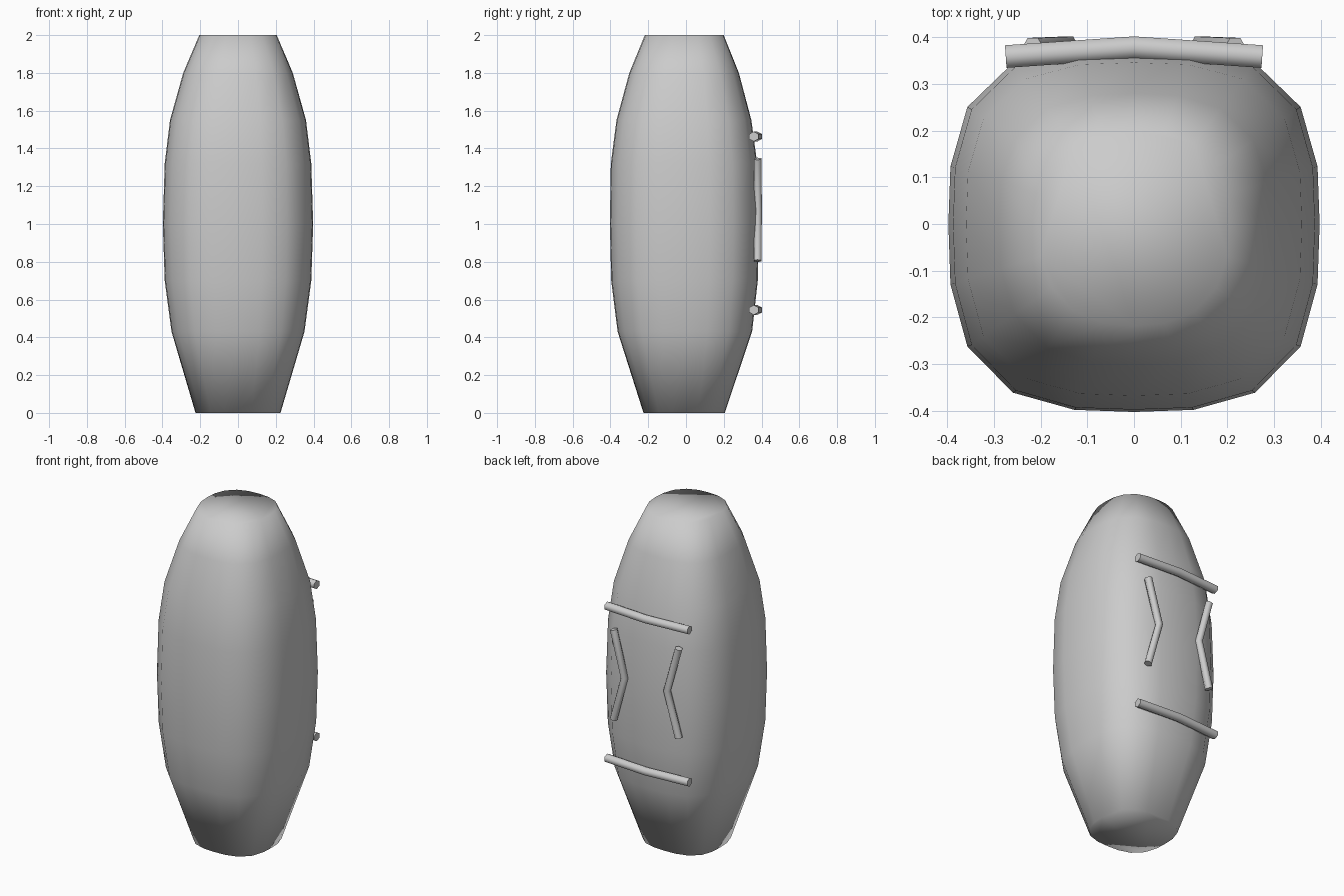
import bpy, bmesh, math
from mathutils import Vector

if "Cube" in bpy.data.objects:
    bpy.data.objects.remove(bpy.data.objects["Cube"])


def finish(bm, name, angle=None):
    bmesh.ops.recalc_face_normals(bm, faces=bm.faces[:])
    me = bpy.data.meshes.new(name)
    bm.to_mesh(me)
    bm.free()
    ob = bpy.data.objects.new(name, me)
    bpy.context.collection.objects.link(ob)
    bpy.ops.object.select_all(action='DESELECT')
    ob.select_set(True)
    bpy.context.view_layer.objects.active = ob
    if angle is None:
        bpy.ops.object.shade_smooth()
    else:
        bpy.ops.object.shade_smooth_by_angle(angle=math.radians(angle))
    return ob


def skin(bm, rings):
    vs = [[bm.verts.new(p) for p in r] for r in rings]
    n = len(vs[0])
    for a, b in zip(vs, vs[1:]):
        for i in range(n):
            bm.faces.new((a[i], a[(i + 1) % n], b[(i + 1) % n], b[i]))
    bm.faces.new(vs[0][::-1])
    bm.faces.new(vs[-1])


def squircle(hx, front, back, z, e, n=20):
    pts = []
    for i in range(n):
        t = 2 * math.pi * i / n
        c, s = math.cos(t), math.sin(t)
        r = (abs(c) ** e + abs(s) ** e) ** (-1 / e)
        pts.append((hx * c * r, (back if s > 0 else front) * s * r, z))
    return pts


# bulging rounded-square body: z, half width, front depth, back depth, squareness
profile = [
    (0.00, 0.225, 0.225, 0.205, 2.8),
    (0.43, 0.352, 0.362, 0.350, 3.0),
    (0.70, 0.388, 0.396, 0.380, 3.0),
    (1.00, 0.398, 0.403, 0.385, 3.0),
    (1.32, 0.388, 0.398, 0.377, 3.0),
    (1.55, 0.360, 0.368, 0.346, 3.0),
    (1.80, 0.290, 0.300, 0.280, 2.8),
    (2.00, 0.205, 0.218, 0.200, 2.5),
]
bm = bmesh.new()
skin(bm, [squircle(hx, f, b, z, e) for z, hx, f, b, e in profile])
finish(bm, "body")


# bent bar swept through a few points
def bar(name, path, ra, rb, sides=6):
    path = [Vector(p) for p in path]
    out = Vector((0, 1, 0))
    rings = []
    for i, p in enumerate(path):
        d = (path[min(i + 1, len(path) - 1)] - path[max(i - 1, 0)]).normalized()
        u = d.cross(out).normalized()
        w = u.cross(d)
        rings.append([p + u * ra * math.cos(2 * math.pi * k / sides)
                      + w * rb * math.sin(2 * math.pi * k / sides)
                      for k in range(sides)])
    b = bmesh.new()
    skin(b, rings)
    return finish(b, name, 62)


# horizontal bars on the back
for label, z in (("upper", 1.463), ("lower", 0.545)):
    bar(label + "_bar", [(-0.275, 0.359, z), (0, 0.378, z), (0.275, 0.359, z)],
        0.026, 0.028)

# mirrored chevrons, their points facing the centre line
for label, s in (("left", -1), ("right", 1)):
    bar(label + "_chevron", [(s * 0.217, 0.379, 0.805), (s * 0.142, 0.382, 1.075),
                             (s * 0.217, 0.379, 1.345)], 0.023, 0.023)
